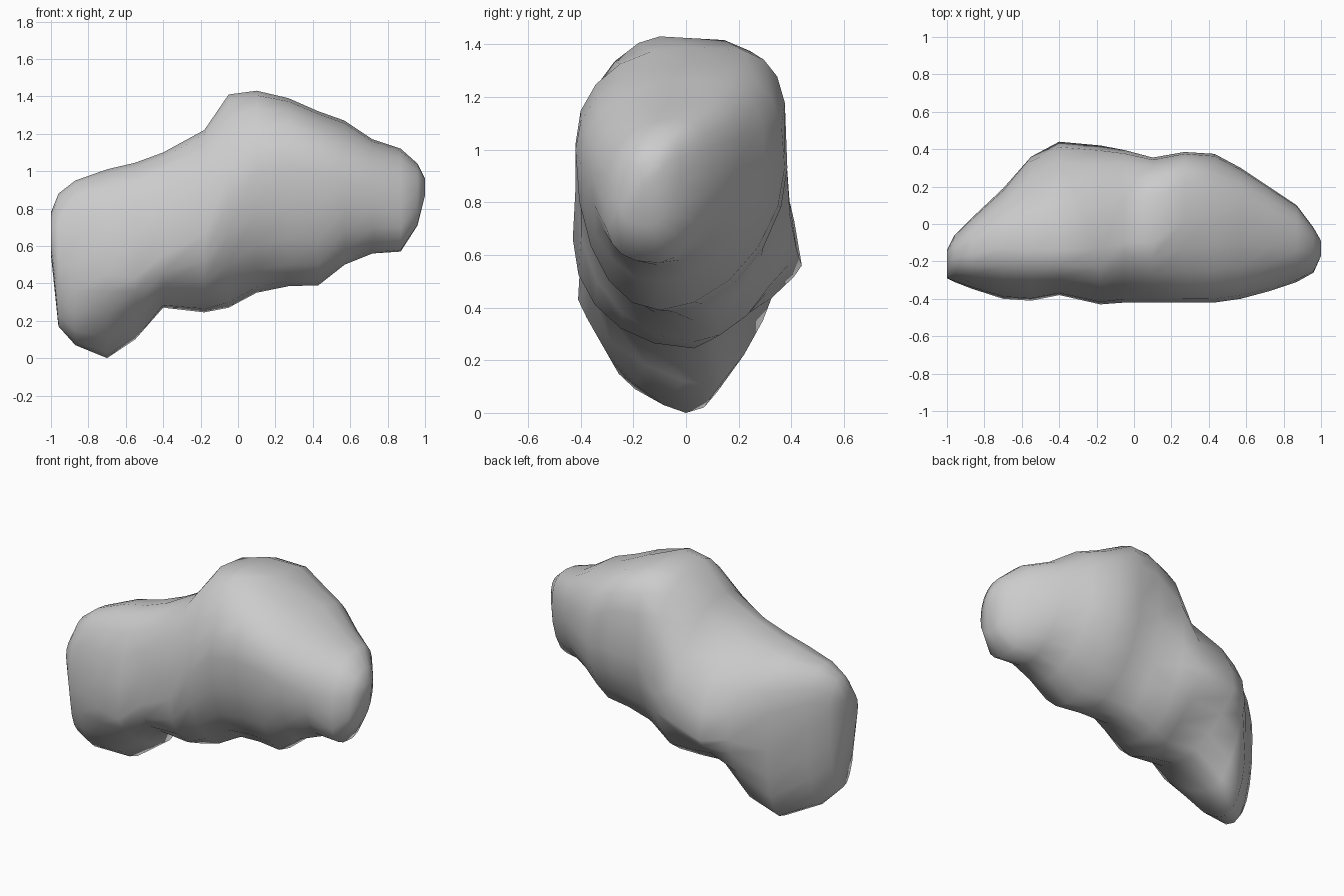
import bpy, bmesh, math

# Cross-sections along x: x, then (y, z) of the top, back, bottom and front extremes
SECTIONS = [
    (-1.00, -.17, .78, -.14, .66, -.20, .55, -.29, .66),
    (-.96, -.18, .88, -.06, .65, -.20, .17, -.31, .50),
    (-.87, -.16, .95, .03, .62, -.12, .07, -.345, .50),
    (-.70, -.13, 1.01, .19, .48, 0, 0, -.40, .45),
    (-.55, -.14, 1.045, .36, .57, .10, .10, -.41, .43),
    (-.40, -.14, 1.10, .44, .56, .04, .27, -.38, .55),
    (-.18, -.13, 1.22, .42, .62, .03, .245, -.43, .66),
    (-.05, -.10, 1.41, .395, .75, .03, .27, -.42, .85),
    (.10, -.10, 1.43, .355, .90, .03, .35, -.42, 1.0),
    (.27, .02, 1.39, .385, .93, -.05, .385, -.42, 1.02),
    (.43, .04, 1.32, .375, .93, -.10, .39, -.42, 1.0),
    (.57, .04, 1.27, .30, .95, -.10, .50, -.40, .95),
    (.72, 0, 1.17, .20, .95, -.10, .56, -.36, .90),
    (.87, -.05, 1.12, .10, .93, -.10, .57, -.31, .80),
    (.96, -.10, 1.04, -.02, .92, -.14, .71, -.26, .83),
    (1.0, -.13, .96, -.09, .92, -.14, .87, -.17, .91),
]
STEPS = 5  # points per quarter


def roundness(x, q):
    """Corner fullness: 2 is an ellipse, 1 a straight bevel, higher is squarer."""
    if q == 0:                       # top to back: square shoulder on the hump
        if 0 < x < .3:
            return 3.8
        return 2.7 if x > -.1 or x < -.6 else 2.0
    if q == 1:                       # back to bottom: bevelled behind the foot
        if -.5 < x < -.1:
            return 1.25
        return 1.4 if x == -.55 else 2.3 if x < -.6 else 1.8
    if q == 2:                       # bottom to front: foot tapers inward
        return 1.5 if -.75 < x < -.5 else 2.8 if x > .8 else 2.1
    return 1.7 if -.1 < x < .2 else 2.2  # front to top


def ring(sec):
    """Closed outline through the four extreme points, in rounded quarters."""
    x, pts = sec[0], [(sec[i], sec[i + 1]) for i in (1, 3, 5, 7)]
    out = []
    for q in range(4):
        a, b = pts[q], pts[(q + 1) % 4]
        c = (a[0], b[1]) if q % 2 == 0 else (b[0], a[1])
        p = 2 / roundness(x, q)
        for k in range(STEPS):
            t = k / STEPS * math.pi / 2
            u, v = math.cos(t) ** p, math.sin(t) ** p
            out.append((x, c[0] + u * (a[0] - c[0]) + v * (b[0] - c[0]),
                        c[1] + u * (a[1] - c[1]) + v * (b[1] - c[1])))
    return out


# Rock body: lofted rings with closed ends
bm = bmesh.new()
rings = [[bm.verts.new(p) for p in ring(s)] for s in SECTIONS]
n = STEPS * 4
for r0, r1 in zip(rings, rings[1:]):
    for i in range(n):
        j = (i + 1) % n
        bm.faces.new((r0[i], r0[j], r1[j], r1[i]))
bm.faces.new(rings[0])
bm.faces.new(rings[-1])
bmesh.ops.recalc_face_normals(bm, faces=bm.faces)
for f in bm.faces:
    f.smooth = True
mesh = bpy.data.meshes.new("asteroid_rock")
bm.to_mesh(mesh)
bm.free()
rock = bpy.data.objects.new("asteroid_rock", mesh)
bpy.context.collection.objects.link(rock)
